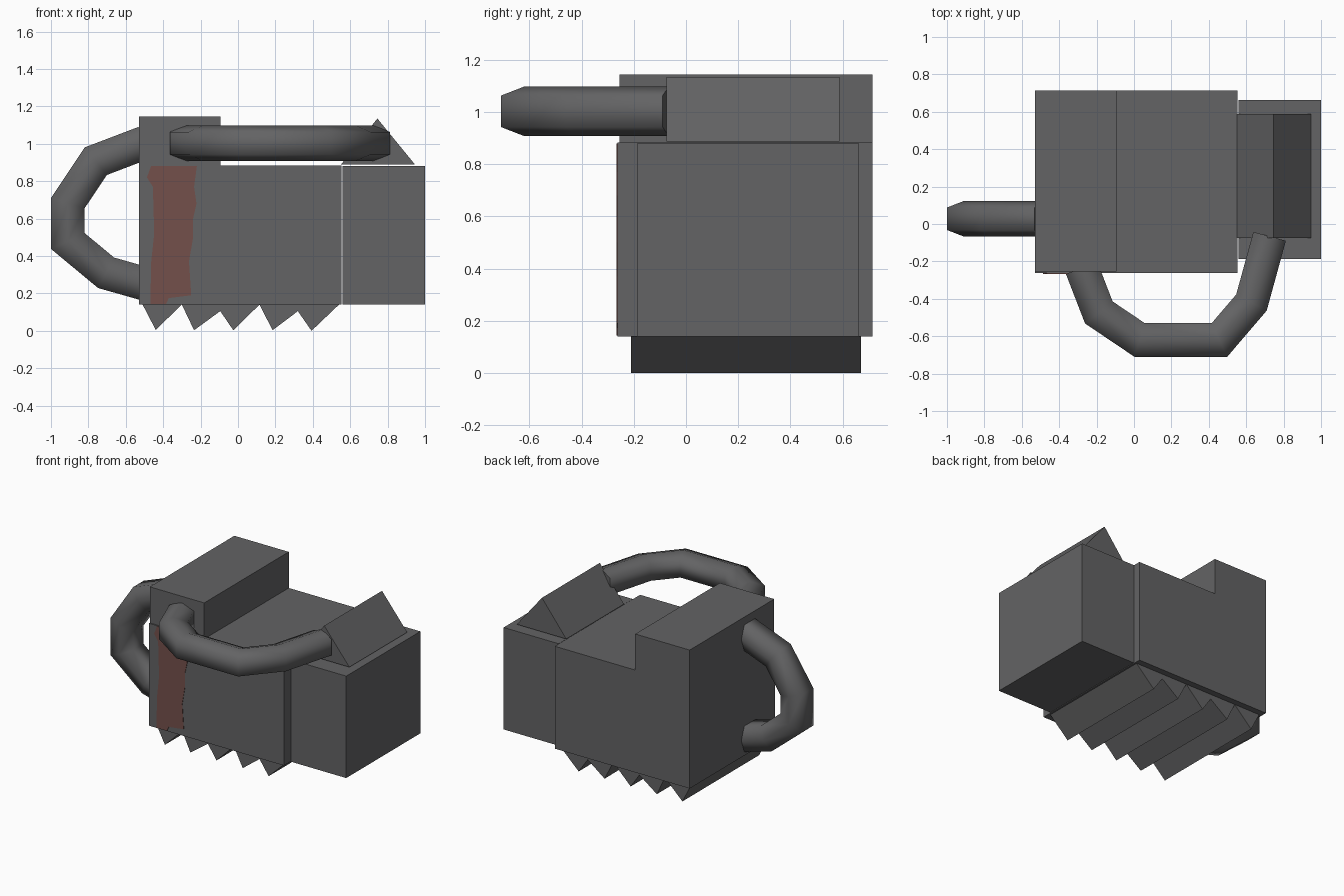
import bpy
from mathutils import Vector

if "Cube" in bpy.data.objects:
    bpy.data.objects.remove(bpy.data.objects["Cube"])


def material(name, rgb):
    m = bpy.data.materials.new(name)
    m.diffuse_color = (*rgb, 1)
    m.use_nodes = True
    m.node_tree.nodes["Principled BSDF"].inputs["Base Color"].default_value = m.diffuse_color
    return m


GREY = material("dark grey", (0.125, 0.125, 0.128))
RED = material("faded red", (0.175, 0.08, 0.07))


def make(name, verts, faces, mat=GREY):
    me = bpy.data.meshes.new(name)
    me.from_pydata(verts, [], faces)
    me.materials.append(mat)
    ob = bpy.data.objects.new(name, me)
    bpy.context.collection.objects.link(ob)
    return ob


def extrude_y(name, profile, y0, y1, mat=GREY):
    """Extrude a counter-clockwise (x, z) profile from y0 (front) to y1 (back)."""
    n = len(profile)
    verts = [(x, y, z) for y in (y0, y1) for x, z in profile]
    faces = [tuple(range(n)), tuple(range(2 * n - 1, n - 1, -1))]
    faces += [(i, i + n, (i + 1) % n + n, (i + 1) % n) for i in range(n)]
    return make(name, verts, faces, mat)


def box(name, x0, x1, y0, y1, z0, z1):
    return extrude_y(name, [(x0, z0), (x1, z0), (x1, z1), (x0, z1)], y0, y1)


def tube(name, path, normal):
    """Six-sided mitred tube along a planar path."""
    path = [Vector(p) for p in path]
    normal = Vector(normal)
    section = [(0.09, 0.06), (0, 0.095), (-0.09, 0.06),
               (-0.09, -0.06), (0, -0.095), (0.09, -0.06)]
    k, verts, faces = len(section), [], []
    for i, p in enumerate(path):
        a = (p - path[i - 1]).normalized() if i else (path[1] - p).normalized()
        b = (path[i + 1] - p).normalized() if i < len(path) - 1 else a
        t = (a + b).normalized()
        side = normal.cross(t) / max(t.dot(a), 0.5)
        verts += [p + side * u + normal * v for u, v in section]
    for i in range(len(path) - 1):
        for j in range(k):
            c, d = i * k + j, i * k + (j + 1) % k
            faces.append((c, c + k, d + k, d))
    faces += [tuple(range(k)), tuple(range(len(verts) - 1, len(verts) - k - 1, -1))]
    ob = make(name, verts, faces)
    for f in ob.data.polygons:
        f.use_smooth = len(f.vertices) == 4
    bpy.context.view_layer.objects.active = ob
    ob.select_set(True)
    bpy.ops.object.shade_smooth_by_angle(angle=1.2)
    ob.select_set(False)
    return ob


# Main blocks
box("main_body", -0.53, 0.553, -0.263, 0.715, 0.14, 0.883)
box("top_block", -0.53, -0.093, -0.255, 0.715, 0.883, 1.145)
box("side_block", 0.558, 1.0, -0.187, 0.663, 0.14, 0.88)

# Triangular ridge on the side block
extrude_y("ridge", [(0.55, 0.888), (0.947, 0.888), (0.745, 1.135)], -0.075, 0.588)

# Row of teeth underneath
teeth = [(-0.51, 0.14), (-0.44, 0.005), (-0.30, 0.14), (-0.235, 0.003), (-0.095, 0.105),
         (-0.025, 0.003), (0.115, 0.14), (0.185, 0.003), (0.32, 0.105), (0.393, 0.0),
         (0.54, 0.14), (0.54, 0.145), (-0.51, 0.145)]
extrude_y("teeth", teeth, -0.21, 0.67)

# Side handle and front hose
tube("side_handle", [(x, 0.028, z) for x, z in
     [(-0.50, 1.006), (-0.76, 0.907), (-0.91, 0.683), (-0.91, 0.48),
      (-0.705, 0.31), (-0.50, 0.252)]], (0, 1, 0))
tube("front_hose", [(x, y, 1.003) for x, y in
     [(-0.28, -0.235), (-0.188, -0.473), (0.03, -0.62), (0.457, -0.62),
      (0.628, -0.42), (0.725, -0.066)]], (0, 0, 1))

# Painted stripe on the front
stripe = [(-0.468, 0.143), (-0.385, 0.143), (-0.37, 0.175), (-0.25, 0.19), (-0.262, 0.37),
          (-0.24, 0.5), (-0.24, 0.6), (-0.222, 0.68), (-0.235, 0.77), (-0.22, 0.88),
          (-0.465, 0.88), (-0.487, 0.82), (-0.455, 0.77), (-0.448, 0.52), (-0.465, 0.36)]
extrude_y("front_stripe", stripe, -0.266, -0.262, RED)
